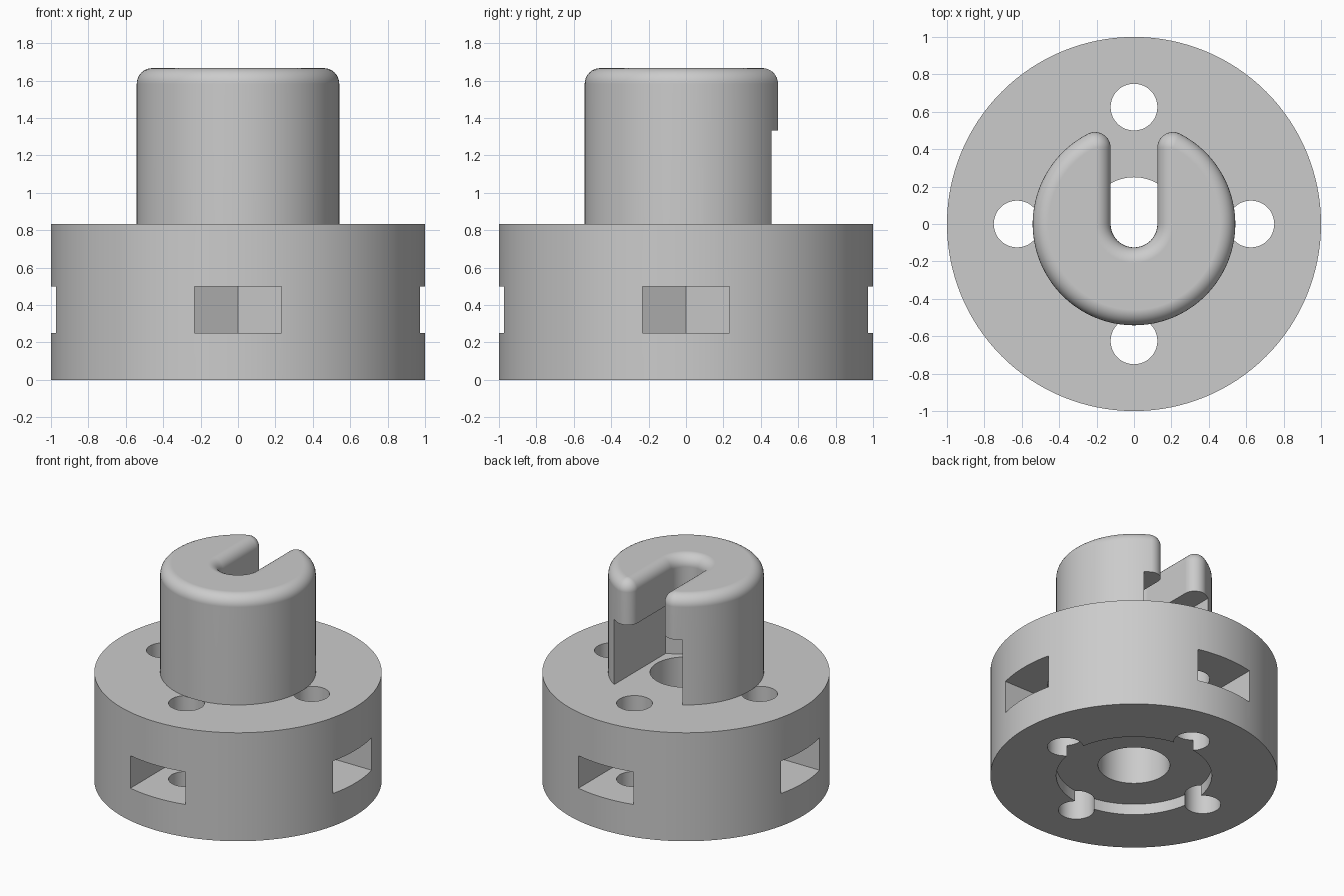
import bpy, bmesh, math
from mathutils import Matrix

cube = bpy.data.objects.get("Cube")
if cube:
    bpy.data.objects.remove(cube, do_unlink=True)

BASE_TOP, SLOT_TOP, TOP = 0.833, 1.333, 1.667
BOSS_R, FILLET, SLOT = 0.5417, 0.0833, 0.125

grey = bpy.data.materials.new("plain_grey")
grey.use_nodes = True
grey.diffuse_color = (0.6, 0.6, 0.6, 1)
grey.node_tree.nodes["Principled BSDF"].inputs["Base Color"].default_value = (0.6, 0.6, 0.6, 1)


def loft(name, rings):
    """Solid skinned through matching closed rings, capped at both ends."""
    bm = bmesh.new()
    loops = [[bm.verts.new(p) for p in ring] for ring in rings]
    n = len(loops[0])
    for low, high in zip(loops, loops[1:]):
        for i in range(n):
            j = (i + 1) % n
            bm.faces.new((low[i], low[j], high[j], high[i]))
    bm.faces.new(loops[0])
    bm.faces.new(loops[-1])
    bmesh.ops.remove_doubles(bm, verts=bm.verts, dist=0.0001)
    bmesh.ops.recalc_face_normals(bm, faces=bm.faces)
    mesh = bpy.data.meshes.new(name)
    bm.to_mesh(mesh)
    bm.free()
    obj = bpy.data.objects.new(name, mesh)
    bpy.context.collection.objects.link(obj)
    return obj


def prism(name, outline, z0, z1):
    return loft(name, [[(x, y, z) for x, y in outline] for z in (z0, z1)])


def arc(cx, cy, r, start, end, steps):
    angles = [start + (end - start) * i / steps for i in range(steps + 1)]
    return [(cx + r * math.cos(a), cy + r * math.sin(a)) for a in angles]


def cylinder(name, r, z0, z1, x=0, y=0, sides=96):
    return prism(name, arc(x, y, r, 0, math.tau, sides)[:-1], z0, z1)


def nut_slot(name, w, centre, reach, z0, z1):
    """Straight slot along +y whose inner end is half a hexagon."""
    side = w / math.sqrt(3)
    outline = [(w, reach), (-w, reach), (-w, centre - side),
               (0, centre - 2 * side), (w, centre - side)]
    return prism(name, outline, z0, z1)


def combine(target, tool, operation):
    mod = target.modifiers.new("combine", "BOOLEAN")
    mod.operation, mod.solver, mod.object = operation, "EXACT", tool
    tool.hide_render = True
    bpy.ops.object.select_all(action="DESELECT")
    bpy.context.view_layer.objects.active = target
    target.select_set(True)
    bpy.ops.object.modifier_apply(modifier=mod.name)
    bpy.data.objects.remove(tool, do_unlink=True)


def boss_outline(inset):
    """Open ring with rounded slot tips, shrunk by the inset."""
    cx = SLOT + FILLET
    cy = math.sqrt((BOSS_R - FILLET) ** 2 - cx ** 2)
    a, pi, r = math.atan2(cy, cx), math.pi, FILLET - inset
    return (arc(0, 0, BOSS_R - inset, a, -pi - a, 80)
            + arc(-cx, cy, r, pi - a, 0, 12)
            + arc(0, 0, SLOT + inset, pi, 2 * pi, 24)
            + arc(cx, cy, r, pi, a, 12))


# Round base with counterbore, centre bore, bolt holes and side nut pockets
body = cylinder("slotted_hub", 1, 0, BASE_TOP, sides=128)
combine(body, cylinder("counterbore", BOSS_R, -0.1, 0.0833), "DIFFERENCE")
combine(body, cylinder("centre_bore", 0.25, -0.2, 1), "DIFFERENCE")
for k in range(4):
    turn = k * math.pi / 2
    hole = cylinder("bolt_hole", 0.125, -0.2, 1, y=0.625, sides=48)
    pocket = nut_slot("nut_pocket", 0.2333, 0.625, 1.2, 0.25, 0.5)
    for cutter in (hole, pocket):
        cutter.data.transform(Matrix.Rotation(turn, 4, "Z"))
        combine(body, cutter, "DIFFERENCE")

# Slotted boss with rounded rim, undercut by a wider nut slot
rings = [[(x, y, BASE_TOP) for x, y in boss_outline(0)]]
for i in range(9):
    t = i / 8 * math.pi / 2
    z = TOP - FILLET + FILLET * math.sin(t)
    rings.append([(x, y, z) for x, y in boss_outline(FILLET * (1 - math.cos(t)))])
boss = loft("boss", rings)
combine(boss, nut_slot("boss_undercut", 0.2917, 0, 0.8, 0.7, SLOT_TOP), "DIFFERENCE")
combine(body, boss, "UNION")

# Finish
body.data.materials.clear()
body.data.materials.append(grey)
bpy.ops.object.select_all(action="DESELECT")
bpy.context.view_layer.objects.active = body
body.select_set(True)
bpy.ops.object.shade_smooth_by_angle(angle=math.radians(30))
weighted = body.modifiers.new("weighted_normals", "WEIGHTED_NORMAL")
weighted.keep_sharp = True
